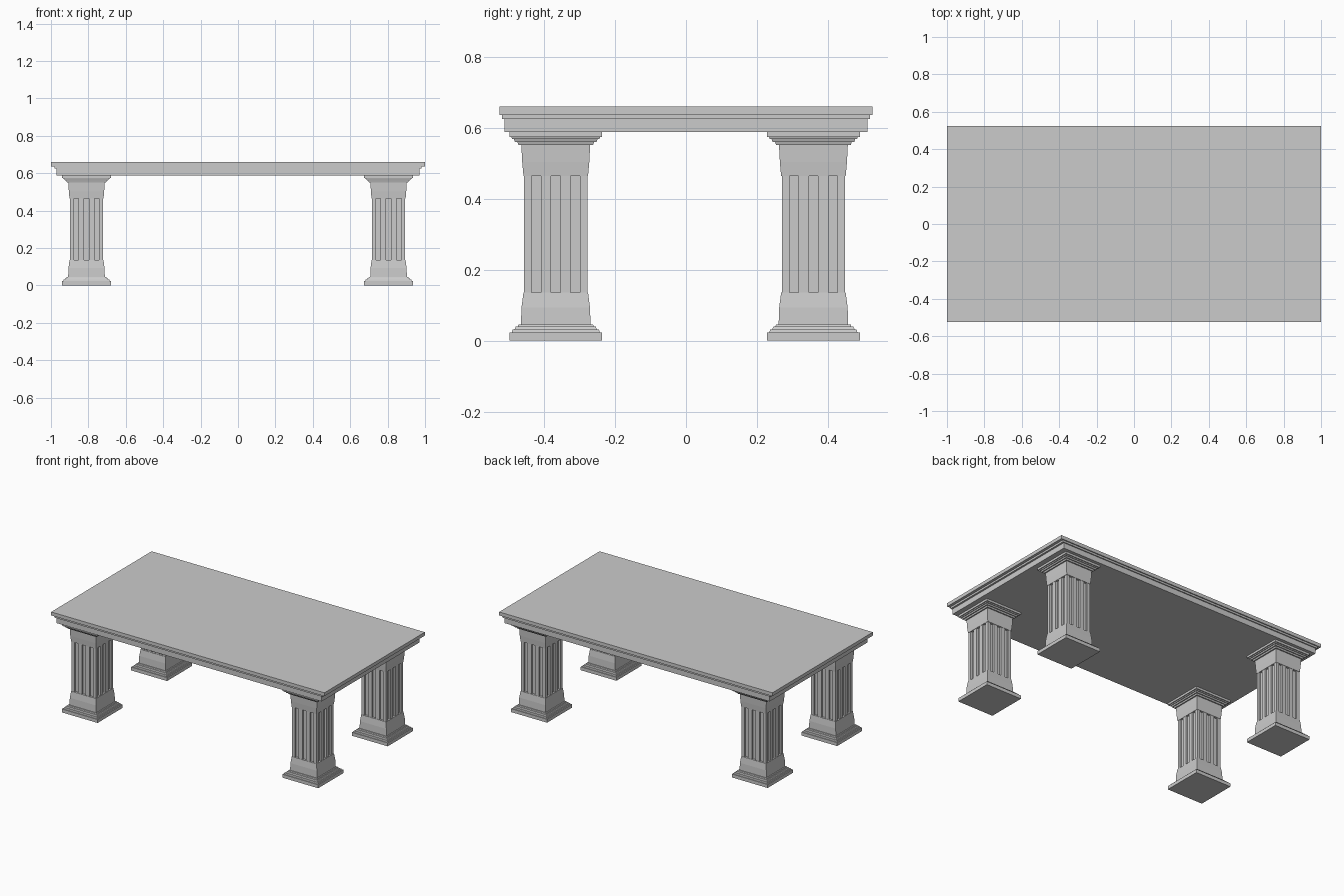
import bpy, bmesh
from mathutils import Matrix

if "Cube" in bpy.data.objects:
    bpy.data.objects.remove(bpy.data.objects["Cube"])


def square(h):
    return [(-h, -h), (h, -h), (h, h), (-h, h)]


def loft(bm, sections):
    """Skin a stack of (z, outline) sections and cap both ends."""
    rings = [[bm.verts.new((x, y, z)) for x, y in pts] for z, pts in sections]
    for a, b in zip(rings, rings[1:]):
        n = len(a)
        for i in range(n):
            j = (i + 1) % n
            bm.faces.new((a[i], a[j], b[j], b[i]))
    bm.faces.new(rings[0][::-1])
    bm.faces.new(rings[-1])


def make_object(name, bm, loc=(0, 0, 0)):
    bmesh.ops.recalc_face_normals(bm, faces=bm.faces)
    mesh = bpy.data.meshes.new(name)
    bm.to_mesh(mesh)
    bm.free()
    ob = bpy.data.objects.new(name, mesh)
    ob.location = loc
    bpy.context.collection.objects.link(ob)
    return ob


def fluted(h, depth=0.012, half=0.013, pitch=0.055):
    """Square outline with three rectangular grooves per side."""
    side = [(-h, -h)]
    for c in (-pitch, 0, pitch):
        side += [(c - half, -h), (c - half, -h + depth),
                 (c + half, -h + depth), (c + half, -h)]
    pts = []
    for k in range(4):
        for x, y in side:
            for _ in range(k):
                x, y = -y, x
            pts.append((x, y))
    return pts


# Stepped table top, as (z, half length, half depth)
bm = bmesh.new()
top = [(0.588, 0.97, 0.511), (0.624, 0.97, 0.511), (0.624, 0.982, 0.518),
       (0.636, 0.982, 0.518), (0.636, 1.0, 0.525), (0.659, 1.0, 0.525)]
loft(bm, [(z, [(-x, -y), (x, -y), (x, y), (-x, y)]) for z, x, y in top])
make_object("table_top", bm)

# Column mouldings, as (z, half width)
base = [(0, 0.131), (0.0225, 0.131), (0.0225, 0.124), (0.031, 0.122),
        (0.031, 0.116), (0.039, 0.113), (0.039, 0.107), (0.046, 0.105),
        (0.046, 0.098), (0.093, 0.0965), (0.135, 0.091)]
capital = [(0.464, 0.091), (0.503, 0.0945), (0.551, 0.097), (0.551, 0.105),
           (0.560, 0.108), (0.560, 0.115), (0.568, 0.118), (0.568, 0.123),
           (0.574, 0.125), (0.574, 0.131), (0.588, 0.131)]

# Four fluted columns
for xname, x in (("left", -0.81), ("right", 0.805)):
    for yname, y in (("front", -0.367), ("back", 0.359)):
        bm = bmesh.new()
        loft(bm, [(z, square(h)) for z, h in base])
        loft(bm, [(0.135, fluted(0.089)), (0.464, fluted(0.089))])
        loft(bm, [(z, square(h)) for z, h in capital])
        make_object(f"{yname}_{xname}_leg", bm, (x, y, 0))
